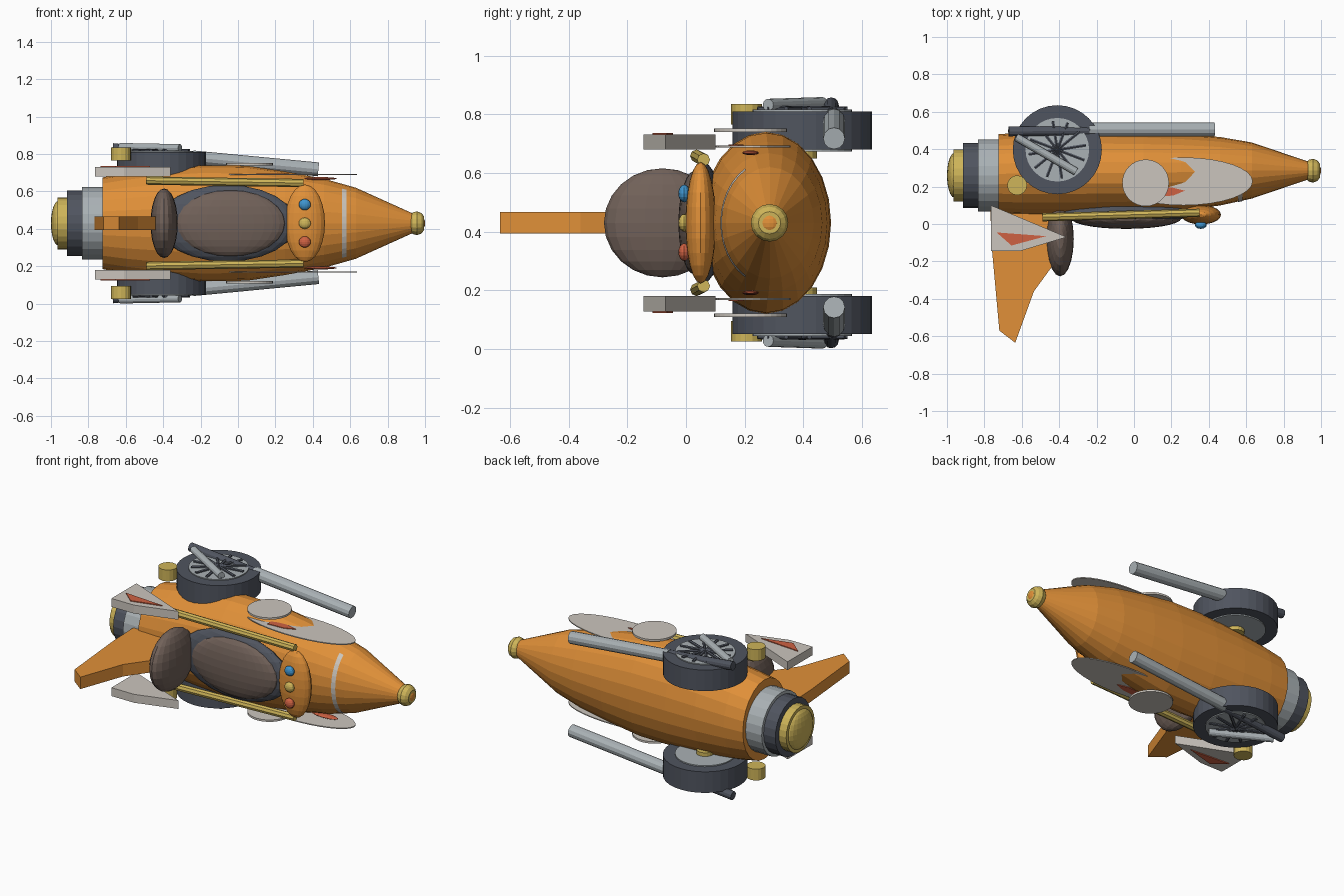
import bpy, bmesh, math
from mathutils import Vector, Matrix

cube = bpy.data.objects.get("Cube")
if cube:
    bpy.data.objects.remove(cube, do_unlink=True)

MID = 0.43  # height of the mirror plane


def material(name, r, g, b):
    m = bpy.data.materials.new(name)
    m.use_nodes = True
    m.diffuse_color = (r, g, b, 1)
    m.node_tree.nodes["Principled BSDF"].inputs["Base Color"].default_value = (r, g, b, 1)
    return m


ORANGE = material("orange paint", 0.75, 0.28, 0.04)
DARK = material("dark rubber", 0.08, 0.09, 0.115)
GREY = material("light metal", 0.40, 0.44, 0.46)
GOLD = material("gold", 0.62, 0.46, 0.10)
BROWN = material("brown leather", 0.165, 0.12, 0.10)
WHITE = material("off white", 0.60, 0.56, 0.51)
RED = material("red", 0.62, 0.12, 0.055)
BLUE = material("blue", 0.05, 0.30, 0.62)


def finish(bm, name, mat):
    bmesh.ops.recalc_face_normals(bm, faces=bm.faces)
    mesh = bpy.data.meshes.new(name)
    bm.to_mesh(mesh)
    bm.free()
    mesh.materials.append(mat)
    ob = bpy.data.objects.new(name, mesh)
    bpy.context.collection.objects.link(ob)
    return ob


def loft(name, sections, mat, sides=24):
    """Elliptical rings along x: (x, centre y, y radius, z radius)."""
    bm = bmesh.new()
    rings = []
    for x, cy, ry, rz in sections:
        turn = [math.tau * i / sides for i in range(sides)]
        rings.append([bm.verts.new((x, cy + ry * math.cos(t), MID + rz * math.sin(t))) for t in turn])
    for a, b in zip(rings, rings[1:]):
        for i in range(sides):
            j = (i + 1) % sides
            bm.faces.new((a[i], a[j], b[j], b[i]))
    bm.faces.new(rings[0])
    bm.faces.new(rings[-1])
    return finish(bm, name, mat)


def ellipsoid(name, centre, radii, mat, u=20, v=12):
    bm = bmesh.new()
    m = Matrix.Translation(centre) @ Matrix.Diagonal((*radii, 1))
    bmesh.ops.create_uvsphere(bm, u_segments=u, v_segments=v, radius=1, matrix=m)
    return finish(bm, name, mat)


def tube(name, a, b, r, mat, sides=12):
    a, b = Vector(a), Vector(b)
    d = b - a
    m = Matrix.Translation((a + b) / 2) @ d.to_track_quat("Z", "Y").to_matrix().to_4x4()
    bm = bmesh.new()
    bmesh.ops.create_cone(bm, cap_ends=True, segments=sides, radius1=r, radius2=r,
                          depth=d.length, matrix=m)
    return finish(bm, name, mat)


def prism(name, outline, z0, z1, mat):
    bm = bmesh.new()
    low = [bm.verts.new((x, y, z0)) for x, y in outline]
    high = [bm.verts.new((x, y, z1)) for x, y in outline]
    bm.faces.new(low)
    bm.faces.new(high)
    for i in range(len(low)):
        j = (i + 1) % len(low)
        bm.faces.new((low[i], low[j], high[j], high[i]))
    return finish(bm, name, mat)


def oval(cx, cy, rx, ry, n=32):
    return [(cx + rx * math.cos(math.tau * i / n), cy + ry * math.sin(math.tau * i / n)) for i in range(n)]


# Fuselage and nose
loft("fuselage", [(-0.725, 0.268, 0.212, 0.245), (-0.6, 0.27, 0.219, 0.268),
                  (-0.4, 0.272, 0.222, 0.295), (-0.2, 0.273, 0.222, 0.31),
                  (0.05, 0.274, 0.217, 0.307), (0.25, 0.277, 0.205, 0.277),
                  (0.46, 0.282, 0.183, 0.238), (0.63, 0.286, 0.15, 0.19),
                  (0.94, 0.286, 0.045, 0.05), (0.985, 0.285, 0.033, 0.035)], ORANGE)
loft("nose_ring", [(0.92, 0.285, 0.045, 0.045), (0.935, 0.285, 0.058, 0.058),
                   (0.957, 0.285, 0.064, 0.064), (0.98, 0.285, 0.055, 0.055),
                   (0.994, 0.285, 0.038, 0.038)], GOLD, 16)
ellipsoid("nose_tip", (0.98, 0.285, MID), (0.02, 0.035, 0.035), ORANGE, 16, 8)

# Painted band across the upper nose
bm = bmesh.new()
rows = []
for x, ry, rz in ((0.555, 0.168, 0.2145), (0.58, 0.163, 0.207)):
    angles = [math.radians(a) for a in range(-60, 61, 10)]
    rows.append([bm.verts.new((x, 0.285 - ry * math.cos(t), MID + rz * math.sin(t))) for t in angles])
for i in range(len(rows[0]) - 1):
    bm.faces.new((rows[0][i], rows[0][i + 1], rows[1][i + 1], rows[1][i]))
finish(bm, "nose_band", WHITE)

# Engine stack at the tail
for name, x0, x1, r, mat in (("engine_collar", -0.835, -0.72, 0.193, GREY),
                             ("engine_ring", -0.915, -0.83, 0.174, DARK),
                             ("engine_nozzle", -0.965, -0.91, 0.139, GOLD)):
    loft(name, [(x0, 0.26, r, r), (x1, 0.26, r, r)], mat)
ellipsoid("engine_dome", (-0.96, 0.26, MID), (0.04, 0.12, 0.12), GOLD)

# Cockpit
ellipsoid("cockpit_rim", (-0.06, 0.06, MID), (0.37, 0.065, 0.205), DARK, 28, 12)
ellipsoid("seat_cushion", (-0.042, 0.03, MID), (0.295, 0.056, 0.177), BROWN, 28, 12)
ellipsoid("headrest", (-0.395, -0.08, MID), (0.073, 0.2, 0.186), BROWN)
ellipsoid("dashboard", (0.358, 0.05, MID), (0.107, 0.052, 0.207), ORANGE)
for name, dz, mat in (("blue_button", 0.1, BLUE), ("gold_button", 0, GOLD), ("red_button", -0.1, RED)):
    ellipsoid(name, (0.357, -0.006, MID + dz), (0.032, 0.02, 0.03), mat, 12, 8)

# Tail fin
prism("tail_fin", [(-0.77, 0.12), (-0.76, -0.13), (-0.72, -0.57), (-0.635, -0.635),
                   (-0.535, -0.36), (-0.44, -0.23), (-0.44, 0.12)],
      MID - 0.037, MID + 0.037, ORANGE)

# Parts repeated on both flanks
for side, s in (("upper", 1), ("lower", -1)):
    def at(x, y, h):
        return (x, y, MID + s * h)

    def flank(name, outline, h0, h1, mat):
        prism(f"{side}_{name}", outline, MID + s * h0, MID + s * h1, mat)

    def rod(name, a, b, r, mat, sides=12):
        tube(f"{side}_{name}", at(*a), at(*b), r, mat, sides)

    # Side rail
    rod("rail", (-0.49, 0.036, 0.228), (0.35, 0.06, 0.215), 0.022, GOLD, 8)

    # Stabiliser with painted wedge
    flank("stabiliser", [(-0.765, 0.1), (-0.36, -0.07), (-0.61, -0.145), (-0.765, -0.145)],
          0.25, 0.302, WHITE)
    flank("stabiliser_wedge", [(-0.735, -0.045), (-0.47, -0.065), (-0.655, -0.115)],
          0.301, 0.307, RED)

    # Wheel with spoked hub
    wx, wy = -0.41, 0.397
    rod("tyre", (wx, wy, 0.25), (wx, wy, 0.38), 0.238, DARK, 32)
    rod("hub", (wx, wy, 0.243), (wx, wy, 0.386), 0.17, GREY, 32)
    rod("inner_axle", (wx, wy, 0.22), (wx, wy, 0.25), 0.05, GOLD, 16)
    rod("axle_cap", (wx, wy, 0.38), (wx, wy, 0.395), 0.025, DARK)
    for i in range(12):
        t = math.tau * (i + 0.3) / 12
        rod(f"spoke_{i + 1}", (wx, wy, 0.39),
            (wx + 0.155 * math.cos(t), wy + 0.155 * math.sin(t), 0.388), 0.009, DARK, 6)

    # Exhaust and strut
    rod("exhaust_pipe", (-0.67, 0.495, 0.402), (-0.24, 0.498, 0.36), 0.026, DARK)
    rod("exhaust_barrel", (-0.24, 0.505, 0.352), (0.43, 0.505, 0.288), 0.037, GREY)
    rod("strut", (-0.63, 0.465, 0.408), (-0.31, 0.28, 0.402), 0.021, GREY)
    rod("fuel_cap", (-0.625, 0.207, 0.335), (-0.625, 0.207, 0.405), 0.053, GOLD, 16)

    # Flank panel, round plate and red accents
    flank("flank_panel", oval(0.265, 0.228, 0.37, 0.128), 0.257, 0.263, WHITE)
    flank("round_plate", oval(0.062, 0.22, 0.125, 0.125), 0.31, 0.322, WHITE)
    flank("red_flame", [(0.1, 0.145), (0.21, 0.152), (0.272, 0.178), (0.2, 0.196), (0.1, 0.19)],
          0.262, 0.267, RED)
    ellipsoid(f"{side}_red_lamp", at(0.44, 0.22, 0.239), (0.09, 0.028, 0.008), RED, 16, 8)
